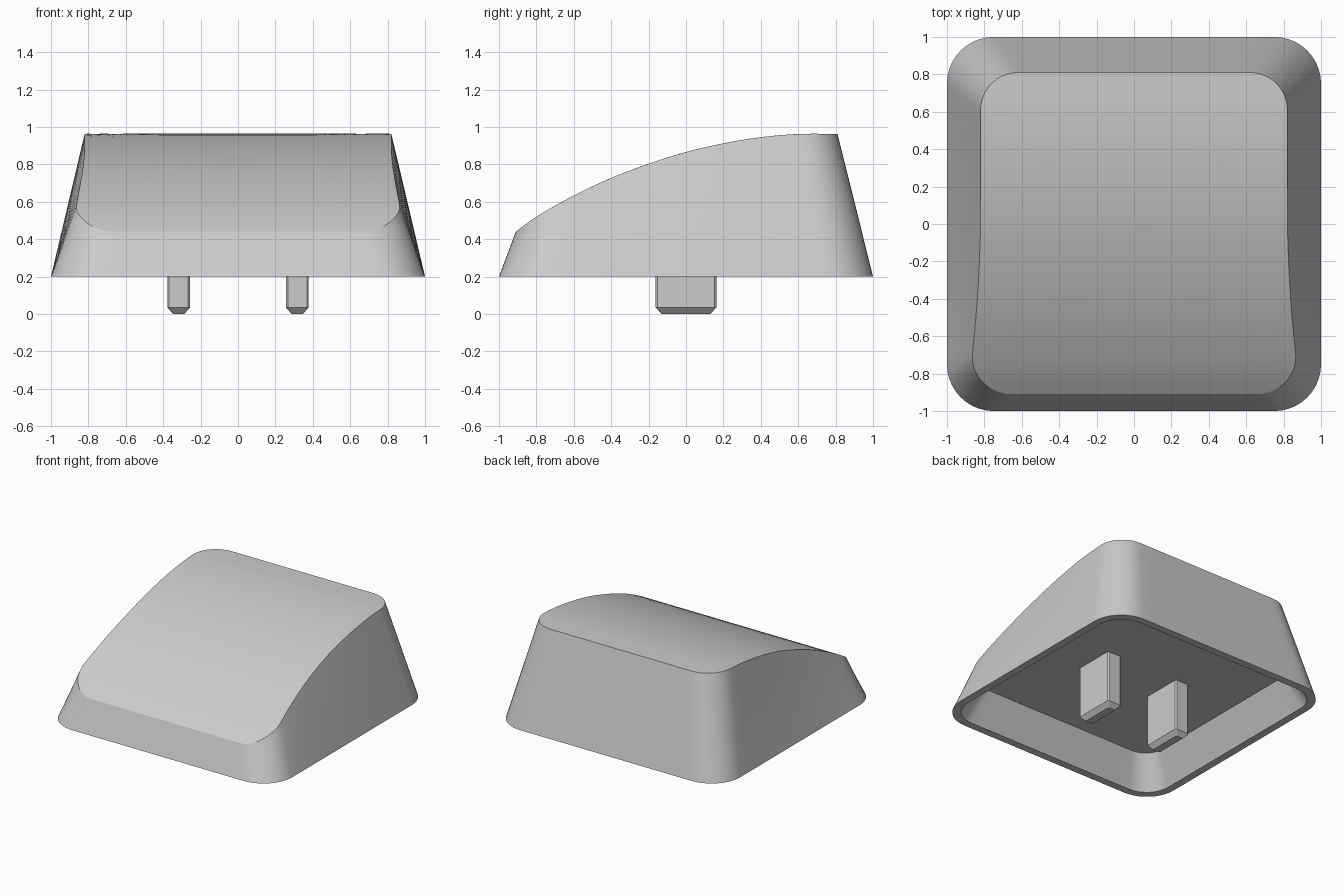
import bpy, bmesh, math

if "Cube" in bpy.data.objects:
    bpy.data.objects.remove(bpy.data.objects["Cube"])

grey = bpy.data.materials.new("light grey")
grey.diffuse_color = (0.6, 0.6, 0.6, 1)
grey.use_nodes = True
grey.node_tree.nodes["Principled BSDF"].inputs["Base Color"].default_value = grey.diffuse_color

CEILING = 0.44
PROFILE = [(-0.91, 0.44), (-0.8, 0.52), (-0.6, 0.633), (-0.4, 0.727), (-0.2, 0.803),
           (0, 0.866), (0.2, 0.912), (0.4, 0.945), (0.6, 0.962), (0.81, 0.963)]


def top_z(y):
    """Height of the sloping top, smoothly interpolated along the profile."""
    p = PROFILE
    i = max(0, min(len(p) - 2, sum(y >= q[0] for q in p) - 1))
    slope = lambda k: ((p[min(k + 1, len(p) - 1)][1] - p[max(k - 1, 0)][1]) /
                       (p[min(k + 1, len(p) - 1)][0] - p[max(k - 1, 0)][0]))
    h = p[i + 1][0] - p[i][0]
    t = (y - p[i][0]) / h
    return ((2*t**3 - 3*t*t + 1) * p[i][1] + (t**3 - 2*t*t + t) * h * slope(i)
            + (3*t*t - 2*t**3) * p[i + 1][1] + (t**3 - t*t) * h * slope(i + 1))


def outline(half_x, y0, y1, r, corner=10, side=16):
    """Rounded rectangle with evenly divided sides, counter-clockwise."""
    centres = [(half_x - r, y1 - r), (r - half_x, y1 - r),
               (r - half_x, y0 + r), (half_x - r, y0 + r)]
    pts = []
    for k, (cx, cy) in enumerate(centres):
        for i in range(corner + 1):
            a = math.pi / 2 * (k + i / corner)
            pts.append((cx + r * math.cos(a), cy + r * math.sin(a)))
        nx, ny = centres[(k + 1) % 4]
        a = math.pi / 2 * (k + 1)
        ex, ey = nx + r * math.cos(a), ny + r * math.sin(a)
        sx, sy = pts[-1]
        pts += [(sx + (ex - sx) * j / side, sy + (ey - sy) * j / side) for j in range(1, side)]
    return pts


def waist(y):
    """Widening of the top face toward the front."""
    t = max(0, min(1, (0.1 - y) / 0.8))
    return 1 + 0.055 * t * t


def finish(name, bm):
    bmesh.ops.recalc_face_normals(bm, faces=bm.faces)
    mesh = bpy.data.meshes.new(name)
    bm.to_mesh(mesh)
    bm.free()
    mesh.materials.append(grey)
    ob = bpy.data.objects.new(name, mesh)
    bpy.context.collection.objects.link(ob)
    return ob


# Cap: ceiling, inner wall, rim, outer wall and curved top as one chain of rings
base = [(x, y, 0.2) for x, y in outline(1, -1, 1, 0.25)]
top = [(x * waist(y), y, top_z(y)) for x, y in outline(0.82, -0.91, 0.81, 0.2)]
rings = [[(x, y, CEILING) for x, y in outline(0.82, -0.82, 0.82, 0.15)],
         [(x, y, 0.2) for x, y in outline(0.94, -0.94, 0.94, 0.2)]]
for k in range(7):
    t = k / 6
    rings.append([tuple(a + (b - a) * t for a, b in zip(p, q)) for p, q in zip(base, top)])
for k in range(1, 14):
    s = 1 - k / 14
    ring = []
    for x, y, z in top:
        yy = -0.05 + (y + 0.05) * s
        ring.append((x * s, yy, top_z(yy)))
    rings.append(ring)

bm = bmesh.new()
loops = [[bm.verts.new(p) for p in ring] for ring in rings]
n = len(top)
for a, b in zip(loops, loops[1:]):
    for i in range(n):
        j = (i + 1) % n
        bm.faces.new((a[i], a[j], b[j], b[i]))
bm.faces.new(loops[0])
bm.faces.new(loops[-1])
cap = finish("cap", bm)
bpy.context.view_layer.objects.active = cap
cap.select_set(True)
bpy.ops.object.shade_smooth_by_angle(angle=math.radians(27))

# Two mounting prongs: chamfered posts with a tapered foot
for name, cx in (("left_prong", -0.317), ("right_prong", 0.317)):
    bm = bmesh.new()
    posts = []
    for z, hx, hy, c in ((0, 0.03, 0.13, 0.005), (0.035, 0.061, 0.162, 0.01),
                         (CEILING + 0.01, 0.061, 0.162, 0.01)):
        shape = [(hx, hy - c), (hx - c, hy), (c - hx, hy), (-hx, hy - c),
                 (-hx, c - hy), (c - hx, -hy), (hx - c, -hy), (hx, c - hy)]
        posts.append([bm.verts.new((cx + x, y, z)) for x, y in shape])
    for a, b in zip(posts, posts[1:]):
        for i in range(8):
            j = (i + 1) % 8
            bm.faces.new((a[i], a[j], b[j], b[i]))
    bm.faces.new(posts[0])
    bm.faces.new(posts[-1])
    finish(name, bm)
